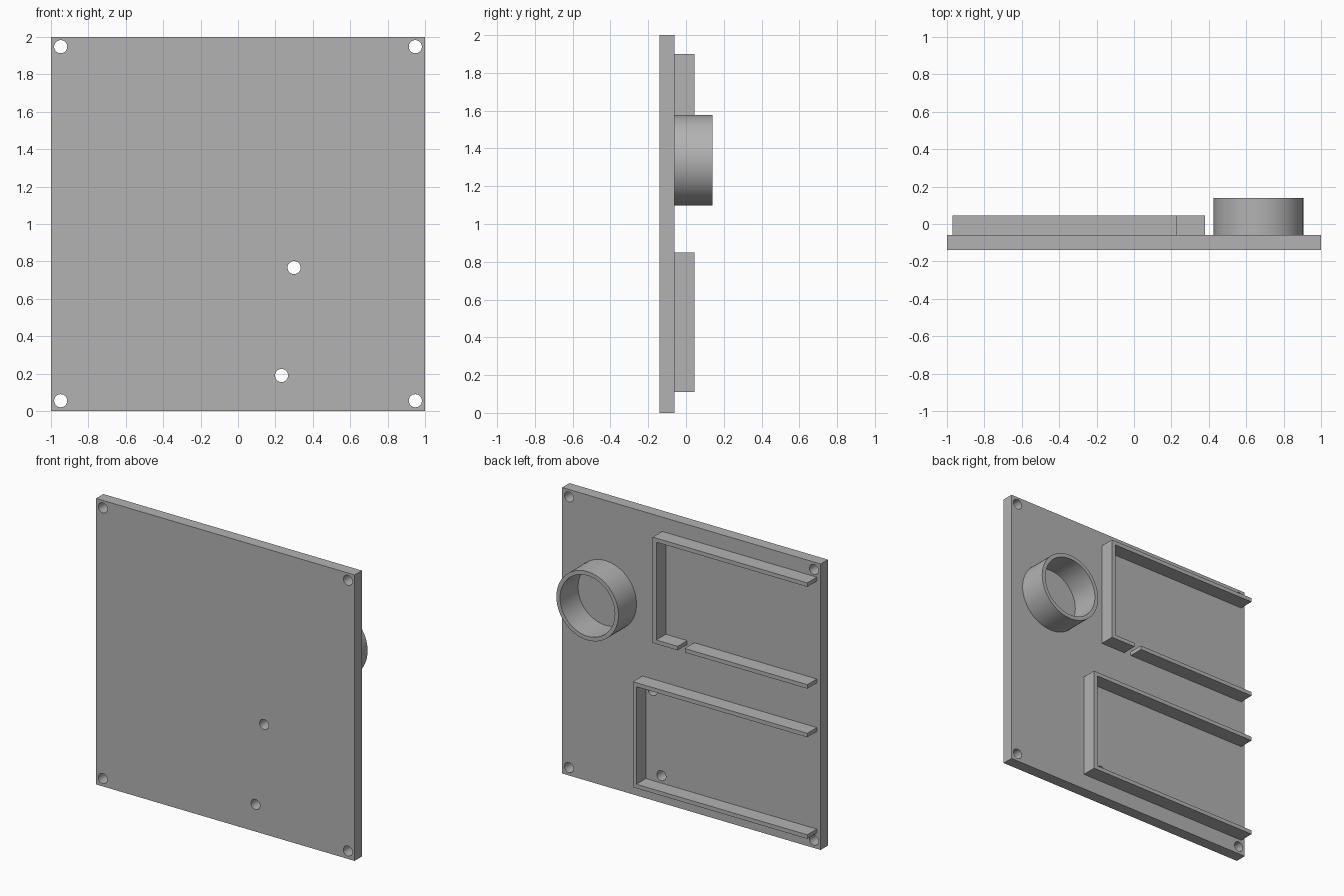
import bpy
import bmesh
import math
from mathutils import Matrix, Vector

if "Cube" in bpy.data.objects:
    bpy.data.objects.remove(bpy.data.objects["Cube"], do_unlink=True)

FRONT, BACK = -0.14, -0.06      # plate faces
RAIL_BACK, RING_BACK = 0.045, 0.14
WALL = 0.028

grey = bpy.data.materials.new("plain grey")
grey.use_nodes = True
grey.diffuse_color = (0.45, 0.45, 0.45, 1)
grey.node_tree.nodes["Principled BSDF"].inputs["Base Color"].default_value = grey.diffuse_color


def finish(name, bm):
    bmesh.ops.recalc_face_normals(bm, faces=bm.faces)
    mesh = bpy.data.meshes.new(name)
    bm.to_mesh(mesh)
    bm.free()
    mesh.materials.append(grey)
    obj = bpy.data.objects.new(name, mesh)
    bpy.context.collection.objects.link(obj)
    return obj


def smooth(obj):
    bpy.ops.object.select_all(action='DESELECT')
    obj.select_set(True)
    bpy.context.view_layer.objects.active = obj
    bpy.ops.object.shade_smooth_by_angle(angle=math.radians(30))


def prism(name, outline, y0, y1):
    """Extrude an (x, z) outline from y0 to y1."""
    bm = bmesh.new()
    face = bm.faces.new([bm.verts.new((x, y0, z)) for x, z in outline])
    new = bmesh.ops.extrude_face_region(bm, geom=[face])["geom"]
    verts = [v for v in new if isinstance(v, bmesh.types.BMVert)]
    bmesh.ops.translate(bm, verts=verts, vec=(0, y1 - y0, 0))
    return finish(name, bm)


def rect(x0, x1, z0, z1):
    return [(x0, z0), (x1, z0), (x1, z1), (x0, z1)]


# Plate with corner screw holes and two cable holes
plate = prism("back_plate", rect(-1, 1, 0, 2), FRONT, BACK)
holes = [(sx * 0.948, z) for sx in (-1, 1) for z in (0.055, 1.948)]
holes += [(0.3, 0.767), (0.233, 0.19)]
bm = bmesh.new()
for x, z in holes:
    place = Matrix.Translation((x, -0.1, z)) @ Matrix.Rotation(math.pi / 2, 4, 'X')
    bmesh.ops.create_cone(bm, cap_ends=True, segments=32, radius1=0.035,
                          radius2=0.035, depth=0.2, matrix=place)
cutter = finish("hole_cutter", bm)
cutter.hide_render = True
cut = plate.modifiers.new("holes", 'BOOLEAN')
cut.operation = 'DIFFERENCE'
cut.solver = 'EXACT'
cut.object = cutter
bpy.context.view_layer.objects.active = plate
bpy.ops.object.modifier_apply(modifier=cut.name)
bpy.data.objects.remove(cutter, do_unlink=True)
smooth(plate)


# Three-sided holders, open toward -x; lower arm may stop short
def holder(name, x1, z0, z1, lower_end, x0=-0.97):
    prism(name, [(x0, z1), (x1, z1), (x1, z0), (lower_end, z0),
                 (lower_end, z0 + WALL), (x1 - WALL, z0 + WALL),
                 (x1 - WALL, z1 - WALL), (x0, z1 - WALL)], BACK, RAIL_BACK)


holder("lower_holder", 0.38, 0.11, 0.848, -0.97)
holder("upper_holder", 0.226, 1.16, 1.9, 0.033)
prism("upper_holder_rail", rect(-0.97, -0.022, 1.16, 1.16 + WALL), BACK, RAIL_BACK)

# Round collar
bm = bmesh.new()
centre = Vector((0.665, 0, 1.338))
profile = [(0.24, BACK), (0.24, RING_BACK), (0.24 - WALL, RING_BACK), (0.24 - WALL, BACK)]
verts = [bm.verts.new(centre + Vector((r, y, 0))) for r, y in profile]
edges = [bm.edges.new((verts[i], verts[(i + 1) % 4])) for i in range(4)]
bmesh.ops.spin(bm, geom=verts + edges, cent=centre, axis=(0, 1, 0),
               angle=2 * math.pi, steps=64, use_merge=True)
bmesh.ops.remove_doubles(bm, verts=bm.verts, dist=0.0005)
smooth(finish("round_collar", bm))
